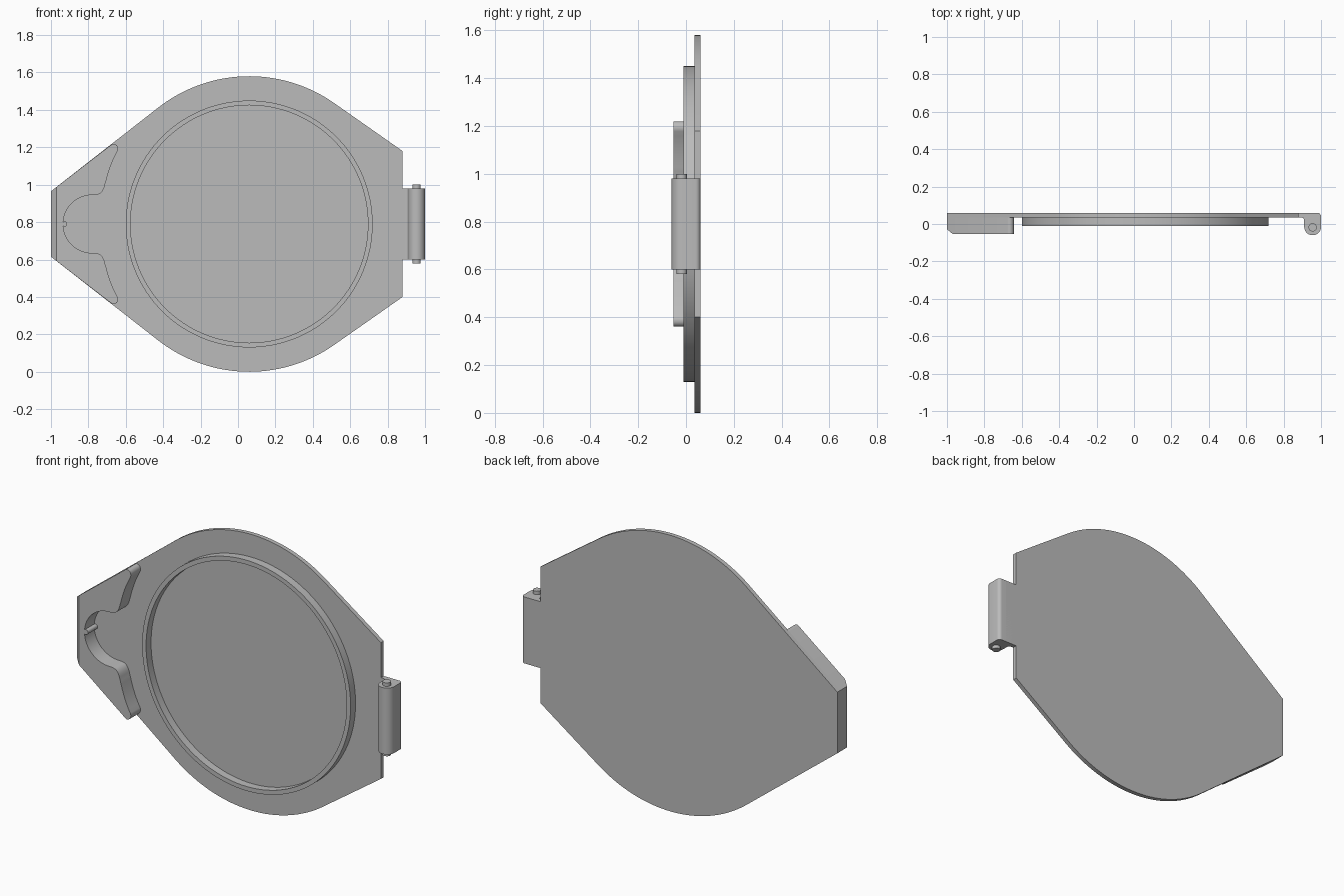
import bpy
import bmesh
from math import radians, sin, cos, tau
from mathutils import Vector
from mathutils.geometry import interpolate_bezier

cube = bpy.data.objects.get("Cube")
if cube:
    bpy.data.objects.remove(cube, do_unlink=True)

grey = bpy.data.materials.new("plain grey")
grey.use_nodes = True
grey.diffuse_color = (0.5, 0.5, 0.5, 1)
grey.node_tree.nodes["Principled BSDF"].inputs["Base Color"].default_value = (0.5, 0.5, 0.5, 1)

MID = 0.79               # height of the mirror line
CX = 0.06                # lid centre
FRONT, BACK = 0.035, 0.06  # plate thickness range


def arc(cx, cy, r, start, end, steps):
    angles = [radians(start + (end - start) * i / steps) for i in range(steps + 1)]
    return [(cx + r * cos(a), cy + r * sin(a)) for a in angles]


def mirrored(half):
    """Close an outline by reflecting its upper half about the mid height."""
    return half + [(x, 2 * MID - z) for x, z in reversed(half)]


def finish(name, bm):
    bmesh.ops.recalc_face_normals(bm, faces=bm.faces)
    mesh = bpy.data.meshes.new(name)
    bm.to_mesh(mesh)
    bm.free()
    mesh.materials.append(grey)
    obj = bpy.data.objects.new(name, mesh)
    bpy.context.collection.objects.link(obj)
    bpy.ops.object.select_all(action='DESELECT')
    obj.select_set(True)
    bpy.context.view_layer.objects.active = obj
    bpy.ops.object.shade_smooth_by_angle(angle=radians(30))
    return obj


def prism(points, place, low, high):
    """Extrude an outline; place maps (u, v, depth) to 3D."""
    bm = bmesh.new()
    face = bm.faces.new([bm.verts.new(place(u, v, low)) for u, v in points])
    shift = Vector(place(0, 0, high)) - Vector(place(0, 0, low))
    new = bmesh.ops.extrude_face_region(bm, geom=[face], use_keep_orig=True)["geom"]
    bmesh.ops.translate(bm, vec=shift, verts=[g for g in new if isinstance(g, bmesh.types.BMVert)])
    return bm


def along_y(u, v, d):
    return (u, d, v)


def along_z(u, v, d):
    return (u, v, d)


# Lid plate with hinge tab
upper = [(-1, 0.965)] + arc(CX, MID, 0.79, 128, 55, 40) + [(0.88, 1.18), (0.88, 0.98), (0.95, 0.98)]
finish("lid_plate", prism(mirrored(upper), along_y, FRONT, BACK))

# Raised sealing ring
bm = bmesh.new()
section = [(0.635, FRONT), (0.635, -0.01), (0.66, -0.01), (0.66, FRONT)]
verts = [bm.verts.new((CX + r, y, MID)) for r, y in section]
edges = [bm.edges.new((verts[i], verts[i + 1])) for i in range(3)]
bmesh.ops.spin(bm, geom=verts + edges, cent=(CX, 0, MID), axis=(0, 1, 0),
               angle=tau, steps=128, use_duplicate=False)
bmesh.ops.remove_doubles(bm, verts=bm.verts, dist=0.0001)
finish("sealing_ring", bm)


# Latch grip with finger recess
def bezier(*pts):
    return [(p.x, p.y) for p in interpolate_bezier(*[Vector((x, z, 0)) for x, z in pts], 10)]


grip = [(-1, 0.965), (-0.676, 1.215)]
grip += bezier((-0.668, 1.219), (-0.652, 1.221), (-0.637, 1.205), (-0.643, 1.183))
grip += bezier((-0.645, 1.178), (-0.68, 1.115), (-0.695, 1.06), (-0.708, 1.01))
grip += bezier((-0.71, 1.005), (-0.718, 0.965), (-0.735, 0.945), (-0.765, 0.946))
grip += arc(-0.78, MID, 0.155, 90, 177, 20)
bm = prism(mirrored(grip), along_y, -0.053, FRONT)
cut = bmesh.ops.bisect_plane(bm, geom=bm.verts[:] + bm.edges[:] + bm.faces[:],
                             plane_co=(-0.97, -0.053, 0), plane_no=(-0.025, -0.03, 0),
                             clear_outer=True)
rim = [g for g in cut["geom_cut"] if isinstance(g, bmesh.types.BMEdge)]
bmesh.ops.holes_fill(bm, edges=rim)
finish("latch_grip", bm)

# Small catch pin in the recess
finish("catch_pin", prism(arc(-0.927, MID, 0.014, 0, 345, 23), along_y, -0.052, FRONT))

# Hinge barrel, its pin running through
barrel = [(0.89, BACK)] + arc(0.98, 0.04, 0.02, 90, 0, 6)
barrel += arc(0.955, -0.015, 0.045, 0, -180, 24)
barrel += arc(0.895, 0.02, 0.015, 0, 90, 6)
finish("hinge_barrel", prism(barrel, along_z, 0.6, 0.98))
finish("hinge_pin", prism(arc(0.955, -0.018, 0.022, 0, 345, 23), along_z, 0.58, 1.0))
